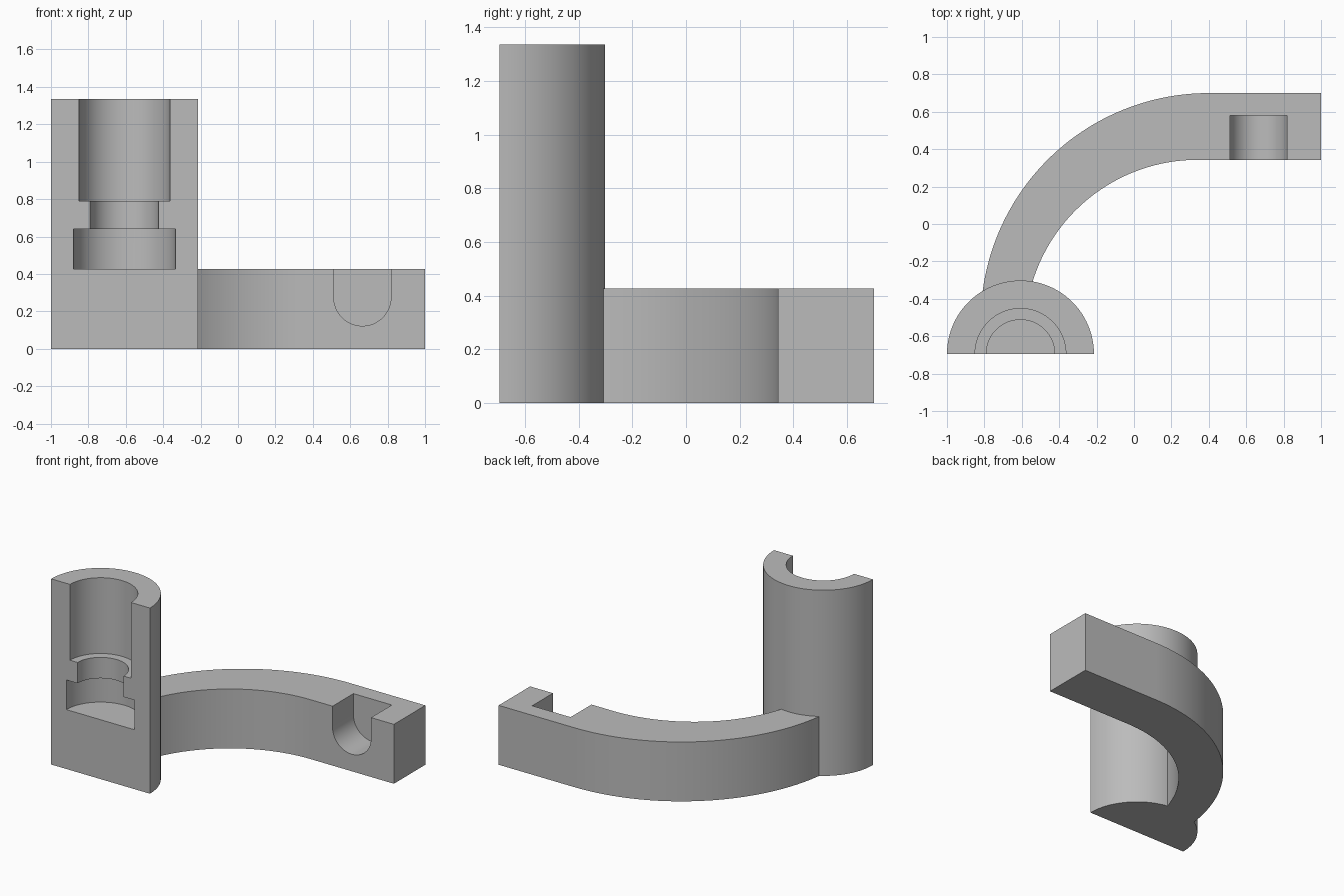
import bpy, bmesh, math

if "Cube" in bpy.data.objects:
    bpy.data.objects.remove(bpy.data.objects["Cube"])

grey = bpy.data.materials.new("grey")
grey.diffuse_color = (0.5, 0.5, 0.5, 1)
grey.use_nodes = True
grey.node_tree.nodes["Principled BSDF"].inputs["Base Color"].default_value = grey.diffuse_color


def finish(name, bm):
    bmesh.ops.recalc_face_normals(bm, faces=bm.faces)
    mesh = bpy.data.meshes.new(name)
    bm.to_mesh(mesh)
    bm.free()
    mesh.materials.append(grey)
    ob = bpy.data.objects.new(name, mesh)
    bpy.context.collection.objects.link(ob)
    return ob


def prism(name, outline, offset):
    """Extrude a closed outline of 3D points along offset."""
    bm = bmesh.new()
    face = bm.faces.new([bm.verts.new(p) for p in outline])
    ext = bmesh.ops.extrude_face_region(bm, geom=[face])
    verts = [g for g in ext["geom"] if isinstance(g, bmesh.types.BMVert)]
    bmesh.ops.translate(bm, verts=verts, vec=offset)
    return finish(name, bm)


def half_revolve(name, profile, centre, steps):
    """Turn a profile that starts and ends on the axis by 180 degrees, and cap the cut."""
    bm = bmesh.new()
    rings = []
    for i in range(steps + 1):
        a = math.pi * i / steps
        rings.append([bm.verts.new((centre[0] + r * math.cos(a),
                                    centre[1] + r * math.sin(a), z)) for r, z in profile])
    for a, b in zip(rings, rings[1:]):
        for j in range(len(profile) - 1):
            bm.faces.new((a[j], b[j], b[j + 1], a[j + 1]))
    # one flat face across the cut plane
    bm.faces.new(rings[0] + rings[-1][-2:0:-1])
    bmesh.ops.remove_doubles(bm, verts=bm.verts, dist=1e-5)
    for v in bm.verts:
        if abs(v.co.y - centre[1]) < 1e-5:
            v.co.y = centre[1]
    return finish(name, bm)


def arc(cx, cy, r, a0, a1, n):
    return [(cx + r * math.cos(a0 + (a1 - a0) * i / n),
             cy + r * math.sin(a0 + (a1 - a0) * i / n)) for i in range(n + 1)]


def boolean(target, other, operation):
    mod = target.modifiers.new("boolean", 'BOOLEAN')
    mod.operation, mod.solver, mod.object = operation, 'EXACT', other
    bpy.context.view_layer.objects.active = target
    bpy.ops.object.modifier_apply(modifier=mod.name)
    bpy.data.objects.remove(other)


ARM_TOP = 0.427

# half column with a stepped bore
column = half_revolve("column", [
    (0, 0), (0.393, 0), (0.393, 1.335), (0.243, 1.335), (0.243, 0.79), (0.183, 0.79),
    (0.183, 0.64), (0.272, 0.64), (0.272, ARM_TOP), (0, ARM_TOP)], (-0.607, -0.695), 48)

# curved arm, running from inside the column to a straight end
outer = arc(0.40, -0.52, 1.22, math.pi, math.pi / 2, 48)
inner = arc(0.34, -0.58, 0.923, math.pi / 2, math.pi - 0.07, 48)
outline = outer + [(1, 0.70), (1, 0.343)] + inner
arm = prism("arm", [(x, y, 0) for x, y in outline], (0, 0, ARM_TOP))

# round-bottomed slot in the arm's front
slot_outline = [(0.512, 0.6)] + arc(0.665, 0.275, 0.153, math.pi, 2 * math.pi, 24) + [(0.818, 0.6)]
slot = prism("slot_cutter", [(x, 0.2, z) for x, z in slot_outline], (0, 0.38, 0))
slot.hide_render = True
boolean(arm, slot, 'DIFFERENCE')

# join into one solid bracket
boolean(column, arm, 'UNION')
column.name = "bracket"
bpy.ops.object.select_all(action='DESELECT')
column.select_set(True)
bpy.context.view_layer.objects.active = column
bpy.ops.object.shade_smooth_by_angle(angle=math.radians(30))
